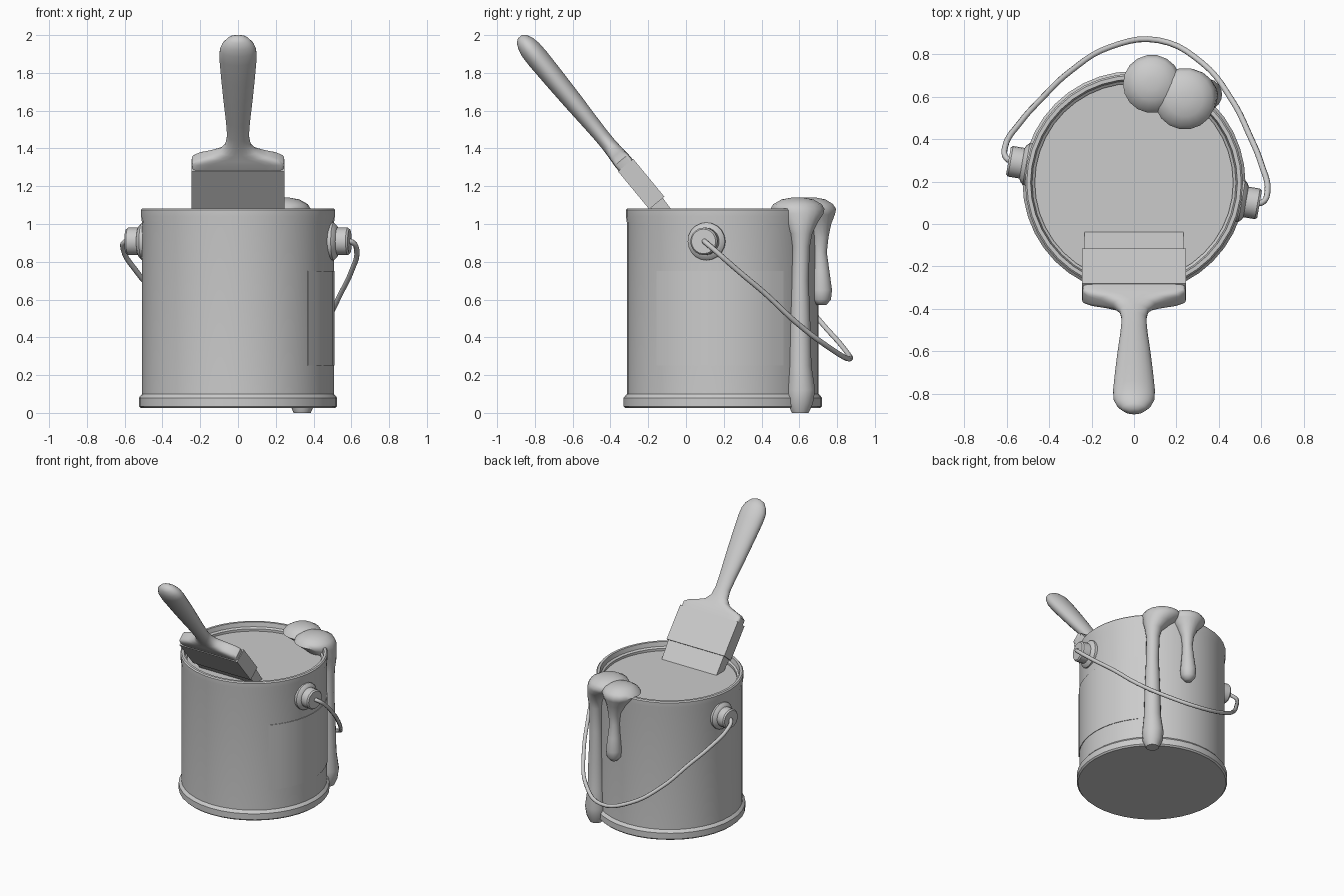
import bpy, bmesh
from math import sin, cos, pi, radians, copysign
from mathutils import Vector, Matrix

if "Cube" in bpy.data.objects:
    bpy.data.objects.remove(bpy.data.objects["Cube"])

CAN = Vector((0, 0.195, 0))      # can axis
EAR_ROT = Matrix.Rotation(radians(-9.8), 4, 'Z')


def loft(name, rings, angle=35):
    """Skin a list of equal-length closed point rings and cap both ends."""
    bm = bmesh.new()
    vr = [[bm.verts.new(p) for p in ring] for ring in rings]
    n = len(vr[0])
    for a, b in zip(vr, vr[1:]):
        for i in range(n):
            j = (i + 1) % n
            bm.faces.new((a[i], a[j], b[j], b[i]))
    bm.faces.new(vr[0][::-1])
    bm.faces.new(vr[-1])
    bmesh.ops.recalc_face_normals(bm, faces=bm.faces)
    me = bpy.data.meshes.new(name)
    bm.to_mesh(me)
    bm.free()
    ob = bpy.data.objects.new(name, me)
    bpy.context.collection.objects.link(ob)
    bpy.ops.object.select_all(action='DESELECT')
    ob.select_set(True)
    bpy.context.view_layer.objects.active = ob
    bpy.ops.object.shade_smooth_by_angle(angle=radians(angle))
    return ob


def circle(c, r, n):
    return [Vector(c) + Vector((r * cos(2 * pi * i / n), r * sin(2 * pi * i / n), 0))
            for i in range(n)]


def lathe(name, profile, n, center=(0, 0, 0), angle=35):
    return loft(name, [circle(Vector(center) + Vector((0, 0, z)), r, n)
                       for r, z in profile], angle)


# can body with base ring and rolled rim
lathe("can", [(.515, .025), (.525, .035), (.525, .08), (.513, .095), (.507, .10),
              (.507, 1.0), (.513, 1.04), (.513, 1.075), (.505, 1.083), (.487, 1.083),
              (.480, 1.05), (.467, 1.04), (.467, 1.0)], 40, CAN)

# paint surface
lathe("paint_surface", [(.47, 1.0), (.47, 1.022)], 40, CAN)


# curved label patch on the right side
def label_ring(deg):
    d = Vector((cos(radians(deg)), sin(radians(deg)), 0))
    return [CAN + d * r + Vector((0, 0, z))
            for r, z in ((.50, .25), (.511, .25), (.511, .75), (.50, .75))]


loft("label", [label_ring(-43.5 + 82.5 * i / 10) for i in range(11)])

# handle ears on both sides
for side, sx in (("right", 1), ("left", -1)):
    ear = lathe("ear_" + side, [(.10, .48), (.10, .515), (.085, .53), (.073, .535),
                                (.073, .59), (.065, .60)], 20)
    ear.matrix_world = (Matrix.Translation(CAN + Vector((0, 0, .908))) @ EAR_ROT
                        @ Matrix.Rotation(sx * pi / 2, 4, 'Y'))

# wire bail, hanging down at the back
half = [(.57, 0, .91), (.61, .01, .905), (.627, .06, .865), (.575, .19, .745),
        (.50, .31, .635), (.385, .465, .475), (.22, .61, .345)]
path = half + [(0, .68, .285)] + [(-x, y, z) for x, y, z in half[::-1]]
cu = bpy.data.curves.new("bail", 'CURVE')
cu.dimensions = '3D'
cu.bevel_depth = .014
cu.bevel_resolution = 2
cu.resolution_u = 5
cu.use_fill_caps = True
sp = cu.splines.new('BEZIER')
sp.bezier_points.add(len(path) - 1)
for bp, p in zip(sp.bezier_points, path):
    bp.co = p
    bp.handle_left_type = bp.handle_right_type = 'AUTO'
bail = bpy.data.objects.new("bail", cu)
bpy.context.collection.objects.link(bail)
bail.matrix_world = Matrix.Translation(CAN) @ EAR_ROT


# paint drips: domed blob on the rim narrowing into a run with a swollen end
def drip(name, rings):
    loft(name, [circle((x, y, z), r, 18) for x, y, z, r in rings], 60)


drip("long_drip", [(.24, .59, 1.14, .03), (.24, .59, 1.13, .085), (.24, .59, 1.105, .13),
                   (.24, .59, 1.08, .145), (.26, .60, 1.055, .13), (.30, .605, 1.01, .095),
                   (.335, .61, .95, .06), (.34, .61, .88, .046), (.34, .605, .70, .045),
                   (.34, .605, .45, .055), (.34, .605, .25, .06), (.34, .61, .12, .075),
                   (.34, .605, .05, .068), (.34, .605, .0, .045)])
drip("short_drip", [(.085, .66, 1.14, .03), (.085, .66, 1.13, .08), (.085, .66, 1.105, .12),
                    (.085, .66, 1.08, .137), (.09, .675, 1.05, .115), (.10, .695, 1.0, .075),
                    (.11, .71, .93, .045), (.11, .71, .85, .036), (.11, .715, .75, .045),
                    (.11, .718, .65, .056), (.11, .718, .60, .05), (.11, .718, .57, .025)])

# paint brush: t runs up the handle from the top of the metal ferrule
ORIGIN = Vector((0, -.32, 1.312))
UP = Vector((0, -.636, .772)).normalized()
OUT = Vector((0, .772, .636)).normalized()


def section(t, w, h, e=2.0, n=24):
    """Superellipse cross-section: e=2 is an ellipse, larger is boxier."""
    ring = []
    for i in range(n):
        a = 2 * pi * (i + .5) / n
        c, s = cos(a), sin(a)
        ring.append(ORIGIN + UP * t
                    + Vector((copysign(abs(c) ** (2 / e), c) * w, 0, 0))
                    + OUT * copysign(abs(s) ** (2 / e), s) * h)
    return ring


def box_section(t, w, h):
    return [ORIGIN + UP * t + Vector((x * w, 0, 0)) + OUT * y * h
            for x, y in ((-1, -1), (1, -1), (1, 1), (-1, 1))]


loft("brush_ferrule", [box_section(t, .245, .052) for t in (-.26, 0)])
loft("brush_bristles", [box_section(-.44, .232, .032), box_section(-.25, .236, .042)])
loft("brush_handle", [section(*r) for r in (
    (-.01, .24, .048, 9), (.035, .243, .048, 8), (.058, .215, .046, 5),
    (.075, .16, .045, 3.5), (.10, .10, .043, 2.5), (.14, .068, .041), (.20, .058, .041),
    (.30, .064, .045), (.45, .078, .052), (.60, .090, .057), (.73, .099, .06),
    (.79, .097, .058), (.83, .083, .05), (.865, .055, .034), (.88, .02, .014))], 50)
